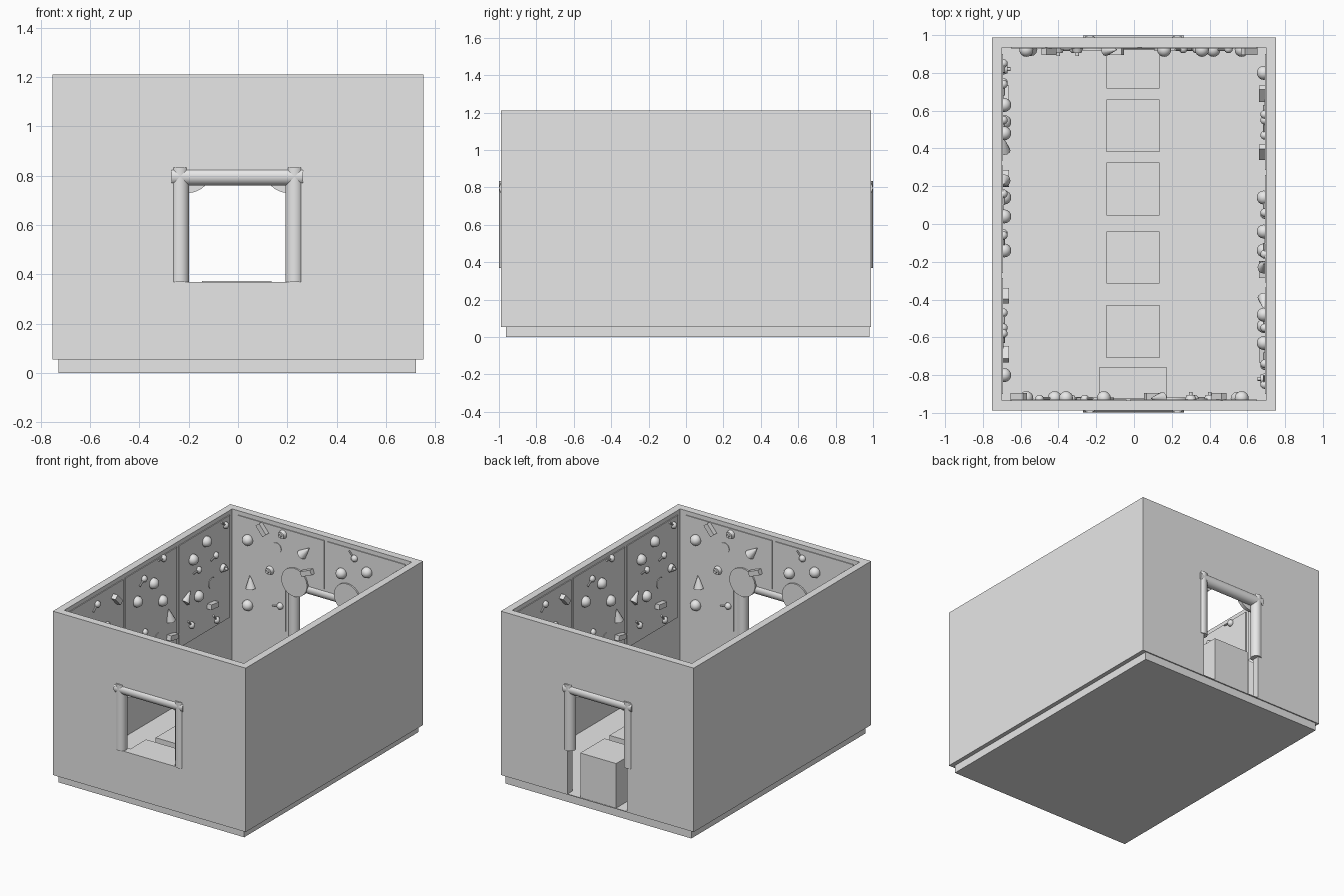
import bpy, bmesh, math, random
from mathutils import Matrix, Vector

if "Cube" in bpy.data.objects:
    bpy.data.objects.remove(bpy.data.objects["Cube"])

random.seed(4)
grey = bpy.data.materials.new("plain_grey")
grey.diffuse_color = (0.8, 0.8, 0.8, 1)
grey.use_nodes = True
grey.node_tree.nodes["Principled BSDF"].inputs["Base Color"].default_value = grey.diffuse_color


def finish(name, bm, smooth=False):
    mesh = bpy.data.meshes.new(name)
    bm.to_mesh(mesh)
    bm.free()
    ob = bpy.data.objects.new(name, mesh)
    bpy.context.collection.objects.link(ob)
    mesh.materials.append(grey)
    if smooth:
        bpy.context.view_layer.objects.active = ob
        ob.select_set(True)
        bpy.ops.object.shade_smooth_by_angle(angle=math.radians(40))
        ob.select_set(False)
    return ob


def add_box(bm, x0, x1, y0, y1, z0, z1):
    m = Matrix.Translation(((x0 + x1) / 2, (y0 + y1) / 2, (z0 + z1) / 2))
    bmesh.ops.create_cube(bm, size=1, matrix=m @ Matrix.Diagonal((x1 - x0, y1 - y0, z1 - z0, 1)))


def box(name, *b):
    bm = bmesh.new()
    add_box(bm, *b)
    return finish(name, bm)


def add_rod(bm, centre, axis, r1, r2, length, seg=24):
    rot = Vector((0, 0, 1)).rotation_difference(Vector(axis)).to_matrix().to_4x4()
    bmesh.ops.create_cone(bm, cap_ends=True, segments=seg, radius1=r1, radius2=r2,
                          depth=length, matrix=Matrix.Translation(centre) @ rot)


def cut(ob, name, *b):
    cutter = box(name, *b)
    cutter.hide_render = True
    cutter.hide_viewport = True
    mod = ob.modifiers.new(name, 'BOOLEAN')
    mod.operation = 'DIFFERENCE'
    mod.object = cutter
    mod.solver = 'EXACT'


# Base slab and the open-topped walls
box("floor_slab", -0.728, 0.722, -0.962, 0.98, 0, 0.06)
X, Y, Z0, Z1, XI, YI = 0.752, 0.988, 0.055, 1.21, 0.70, 0.935
walls = box("walls", -X, X, -Y, Y, Z0, Z1)
cut(walls, "room_cutter", -XI, XI, -YI, YI, -0.2, 1.5)
cut(walls, "window_cutter", -0.232, 0.228, -1.2, -0.8, 0.37, 0.80)
cut(walls, "door_cutter", -0.232, 0.232, 0.8, 1.2, 0.06, 0.80)

# Row of platforms from window to door
box("front_platform", -0.185, 0.175, -0.94, -0.76, 0.06, 0.37)
for i, (y0, y1) in enumerate([(-0.71, -0.43), (-0.315, -0.04), (0.045, 0.325),
                              (0.38, 0.66), (0.717, 0.985)]):
    box(f"platform_{i + 1}", -0.145, 0.135, y0, y1, 0.06, 0.374)

# Round frames centred in the end walls, with corner discs inside
for side, name in ((-1, "window"), (1, "door")):
    bm = bmesh.new()
    yc = side * 0.962
    add_rod(bm, (-0.003, yc, 0.797), (1, 0, 0), 0.037, 0.037, 0.535)
    for sx in (-1, 1):
        add_rod(bm, (sx * 0.232 - 0.003, yc, 0.602), (0, 0, 1), 0.037, 0.037, 0.465)
    finish(name + "_frame", bm, True)
    bm = bmesh.new()
    for sx in (-1, 1):
        add_rod(bm, (sx * 0.205, side * 0.93, 0.83), (0, 1, 0), 0.1, 0.1, 0.024, 32)
    finish(name + "_corner_discs", bm, True)

HALF_TURN = Matrix.Rotation(math.pi, 3, 'Z')


def both_halves(name, build, smooth=False):
    """Build a part, then its half-turn copy for the opposite wall."""
    for tag in ("a", "b"):
        bm = bmesh.new()
        build(bm)
        if tag == "b":
            bmesh.ops.transform(bm, matrix=HALF_TURN.to_4x4(), verts=bm.verts)
        finish(f"{name}_{tag}", bm, smooth)


# Thin panels on the inside walls
def side_panels(bm):
    for y0, y1 in ((-0.90, -0.285), (-0.26, 0.31), (0.335, 0.90)):
        add_box(bm, -XI - 0.01, -XI + 0.006, y0, y1, 0.46, 1.18)


def end_panels(bm):
    for x0, x1, z0 in ((-0.65, -0.28, 0.46), (-0.28, 0.02, 0.84),
                       (0.04, 0.28, 0.84), (0.28, 0.65, 0.46)):
        add_box(bm, x0, x1, YI - 0.006, YI + 0.01, z0, 1.18)


both_halves("side_panels", side_panels)
both_halves("end_panels", end_panels)

# Wall holds: kind, position along the wall, height
SIDE = [("ball", .63, 1.10), ("bead", .85, 1.13), ("bead", .74, .96), ("ball", .48, 1.03),
        ("bead", .55, .93), ("knob", .82, .84), ("cone", .42, .79), ("ball", .54, .75),
        ("bead", .75, .50), ("block", .69, .63), ("bead", .47, .57), ("disc", .70, .78),
        ("bead", .16, 1.16), ("bead", -.06, 1.10), ("ball", .04, 1.03), ("ball", .14, .87),
        ("cone", .22, .74), ("ball", -.14, .97), ("bead", -.05, .72), ("block", .24, .58),
        ("disc", .10, .62), ("block", -.38, 1.08), ("bead", -.58, 1.12), ("bead", -.47, .93),
        ("ball", -.80, .95), ("block", -.69, .80), ("bead", -.55, .68), ("disc", -.62, .92)]
END = [("ball", -.57, 1.03), ("ball", -.57, .57), ("ball", .16, .99), ("ball", .36, 1.05),
       ("block", -.45, 1.14), ("knob", -.30, 1.14), ("knob", -.40, .86), ("cone", -.12, 1.07),
       ("cone", -.55, .74), ("bead", -.32, .63), ("bead", .26, 1.12), ("disc", -.35, 1.03),
       ("block", -.10, .93), ("ball", .42, .80), ("bead", .50, .95), ("ball", .57, .66),
       ("bead", .33, .60), ("block", .61, 1.08), ("disc", .48, .55)]


def add_hold(bm, kind, p, n):
    tilt = Matrix.Rotation(random.uniform(-0.9, 0.9), 4, n)
    along = Vector((n.y, -n.x, 0))
    if kind in ("ball", "bead"):
        r = 0.037 if kind == "ball" else 0.023
        bmesh.ops.create_uvsphere(bm, u_segments=16, v_segments=10, radius=r,
                                  matrix=Matrix.Translation(p + n * r * 0.35))
        if kind == "bead":
            bar = tilt @ (along * 0.03)
            add_rod(bm, p + n * 0.012 + bar, bar.normalized(), 0.006, 0.006, 0.06, 8)
    elif kind == "cone":
        axis = tilt @ Vector((0, 0, 1))
        add_rod(bm, p + n * 0.012, axis, 0.034, 0.002, 0.085, 12)
    elif kind == "block":
        m = tilt @ n.to_track_quat('Y', 'Z').to_matrix().to_4x4()
        bmesh.ops.create_cube(bm, size=1, matrix=Matrix.Translation(p + n * 0.012)
                              @ m @ Matrix.Diagonal((0.085, 0.055, 0.035, 1)))
    elif kind == "knob":
        add_rod(bm, p + n * 0.012, n, 0.034, 0.022, 0.035, 12)
        add_rod(bm, p + n * 0.035, n, 0.01, 0.01, 0.02, 10)
    else:
        add_rod(bm, p + n * 0.002, n, 0.038, 0.038, 0.016, 20)


def side_holds(bm):
    random.seed(7)
    for kind, y, z in SIDE:
        add_hold(bm, kind, Vector((-XI, y, z)), Vector((1, 0, 0)))


def end_holds(bm):
    random.seed(9)
    for kind, x, z in END:
        add_hold(bm, kind, Vector((x, YI, z)), Vector((0, -1, 0)))


both_halves("side_wall_holds", side_holds, True)
both_halves("end_wall_holds", end_holds, True)
